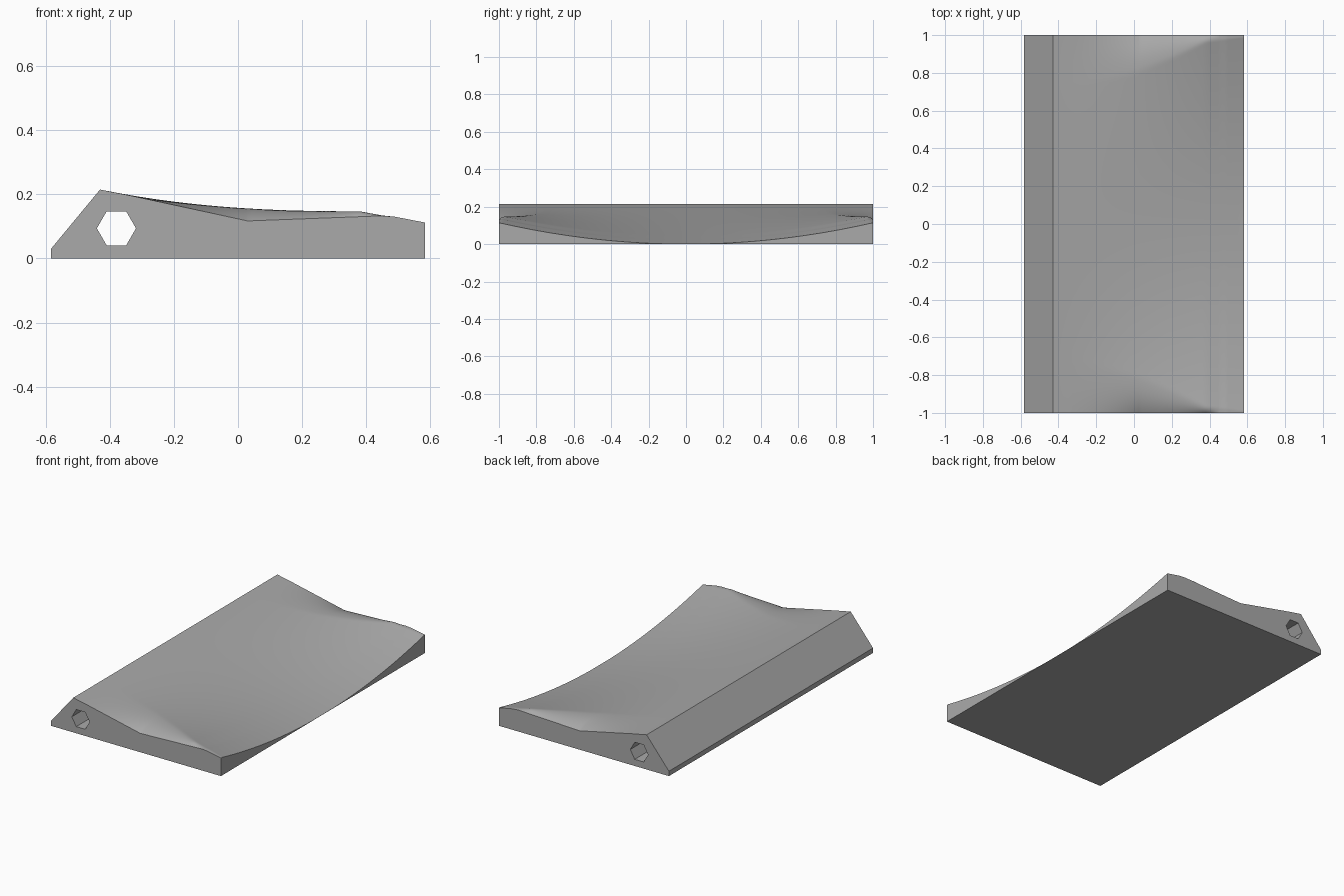
import bpy, bmesh, math

cube = bpy.data.objects.get("Cube")
if cube:
    bpy.data.objects.remove(cube)

HALF_W, HALF_L = 0.583, 1.0
CREST_X, CREST_Z = -0.43, 0.215


def lerp_profile(points, x):
    """Piecewise linear height along a list of (x, z) points."""
    for (x0, z0), (x1, z1) in zip(points, points[1:]):
        if x <= x1:
            return z0 + (z1 - z0) * max(0, x - x0) / (x1 - x0)
    return points[-1][1]


END = [(CREST_X, CREST_Z), (-0.33, 0.195), (0.03, 0.117),
       (0.45, 0.133), (0.49, 0.13), (HALF_W, 0.112)]
LIP = [(0.38, 0.147), (0.45, 0.134), (0.49, 0.13), (HALF_W, 0.112)]
PEAK = [(CREST_X, 0.7), (0, 0.8), (0.2, 0.88), (0.38, 0.965), (HALF_W, 0.99)]


def top_height(x, y):
    """Straight slope in the middle, rising to a ridge, dropping at the ends."""
    t = abs(y)
    middle = CREST_Z * (HALF_W - x) / (HALF_W - CREST_X)
    end = lerp_profile(END, x)
    if x < 0.38:
        ridge = 0.147 + 0.068 * ((0.4 - x) / 0.83) ** 2.5
    else:
        ridge = lerp_profile(LIP, x)
    ridge = max(ridge, end)
    peak = lerp_profile(PEAK, x)
    if t <= peak:
        return max(0.001, middle + (ridge - middle) * (t / peak) ** 2)
    return ridge - (ridge - end) * ((t - peak) / (1 - peak)) ** 2.5


# Stations across the width and along the length, closer together at the ends
xs = sorted({CREST_X + (HALF_W - CREST_X) * i / 60 for i in range(61)}
            | {p[0] for p in END})
ys = [HALF_L * math.sin(math.pi / 2 * i / 50) for i in range(-50, 51)]

bm = bmesh.new()


def add_ring(points, y):
    return [bm.verts.new((x, y, z)) for x, z in points]


def skin(rings):
    """Join closed rings into a tube."""
    for a, b in zip(rings, rings[1:]):
        for i in range(len(a)):
            j = (i + 1) % len(a)
            bm.faces.new((a[i], a[j], b[j], b[i]))


# Outer body
body_rings = []
for y in ys:
    section = [(HALF_W, 0), (-HALF_W, 0), (-HALF_W, 0.03)]
    section += [(x, top_height(x, y)) for x in xs]
    body_rings.append(add_ring(section, y))
skin(body_rings)

# Hexagonal bore running the full length
hexagon = [(-0.379 + 0.061 * math.cos(k * math.pi / 3),
            0.094 + 0.061 * math.sin(k * math.pi / 3)) for k in range(6)]
bore_rings = [add_ring(hexagon, y) for y in (-HALF_L, HALF_L)]
skin(bore_rings)

# Flat ends around the bore
for y in (-HALF_L, HALF_L):
    rim = [e for e in bm.edges if e.is_boundary
           and all(abs(v.co.y - y) < 1e-5 for v in e.verts)]
    bmesh.ops.triangle_fill(bm, edges=rim, use_beauty=True,
                            normal=(0, math.copysign(1, y), 0))
bmesh.ops.recalc_face_normals(bm, faces=bm.faces)

mesh = bpy.data.meshes.new("contoured_block")
bm.to_mesh(mesh)
bm.free()
block = bpy.data.objects.new("contoured_block", mesh)
bpy.context.collection.objects.link(block)

# Single grey finish
grey = bpy.data.materials.new("mid_grey")
grey.use_nodes = True
color = (0.4, 0.4, 0.4, 1)
grey.diffuse_color = color
grey.node_tree.nodes["Principled BSDF"].inputs["Base Color"].default_value = color
mesh.materials.append(grey)

bpy.context.view_layer.objects.active = block
block.select_set(True)
bpy.ops.object.shade_smooth_by_angle(angle=math.radians(30))
